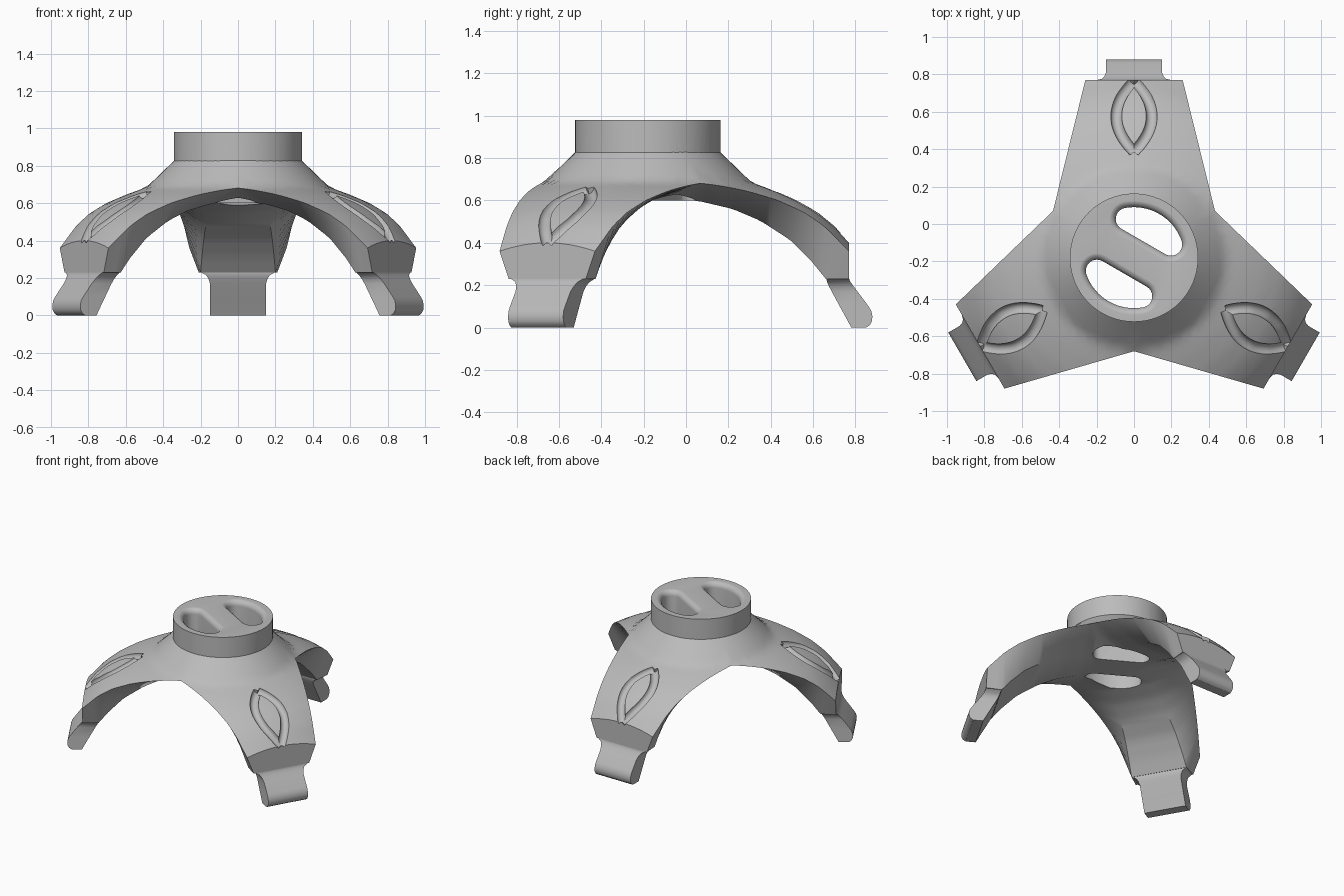
import bpy, bmesh, math
from math import sin, cos, pi, sqrt, radians
from mathutils import Vector, Matrix

cube = bpy.data.objects.get("Cube")
if cube:
    bpy.data.objects.remove(cube, do_unlink=True)

HUB = Matrix.Translation((0, -0.18, 0))
LEG_ANGLES = {"back": 0, "right": 120, "left": 240}
TAN = sqrt(3)

grey = bpy.data.materials.new("plain_grey")
grey.use_nodes = True
grey.diffuse_color = (0.5, 0.5, 0.5, 1)
grey.node_tree.nodes["Principled BSDF"].inputs["Base Color"].default_value = (0.5, 0.5, 0.5, 1)


def leg_frame_matrix(angle):
    # Local +y points outward along the leg
    return HUB @ Matrix.Rotation(radians(angle), 4, "Z")


def interp(points, v):
    for (a, p), (b, q) in zip(points, points[1:]):
        if v <= b:
            return p + (q - p) * (v - a) / (b - a)
    return points[-1][1]


def loft(bm, rings, matrix):
    # Closed solid through a list of equal rings
    rows = [[bm.verts.new(matrix @ Vector(p)) for p in ring] for ring in rings]
    n = len(rows[0])
    for low, high in zip(rows, rows[1:]):
        for i in range(n):
            j = (i + 1) % n
            bm.faces.new((low[i], low[j], high[j], high[i]))
    bm.faces.new(rows[0][::-1])
    bm.faces.new(rows[-1])


def finish(bm, name):
    bmesh.ops.recalc_face_normals(bm, faces=bm.faces)
    mesh = bpy.data.meshes.new(name)
    bm.to_mesh(mesh)
    bm.free()
    mesh.materials.append(grey)
    obj = bpy.data.objects.new(name, mesh)
    bpy.context.collection.objects.link(obj)
    return obj


def activate(obj):
    bpy.ops.object.select_all(action="DESELECT")
    obj.select_set(True)
    bpy.context.view_layer.objects.active = obj


def combine(target, tool, operation):
    activate(target)
    mod = target.modifiers.new("cut", "BOOLEAN")
    mod.operation, mod.object, mod.solver = operation, tool, "EXACT"
    bpy.ops.object.modifier_apply(modifier=mod.name)
    bpy.data.objects.remove(tool, do_unlink=True)


# Shared leg shape: domed top, arched underside, tapering plan
DOME = [(0.0, 0.96), (0.21, 0.96), (0.34, 0.83), (0.49, 0.685), (0.6, 0.645), (0.7, 0.602),
        (0.8, 0.545), (0.88, 0.48), (0.95, 0.4), (0.99, 0.355)]
ARCH = [(0, 0.6), (0.23, 0.6), (0.4, 0.56), (0.53, 0.505), (0.67, 0.415), (0.775, 0.31),
        (0.84, 0.23), (0.95, 0.23)]


def dome(x, r):
    return interp(DOME, sqrt(x * x + r * r))


def half_width(r):
    return r * TAN if r <= 0.25 else interp([(0.25, 0.25 * TAN), (0.95, 0.26)], r)


def section(r, columns=20):
    # One slice across a leg: upper row and lower row
    w = half_width(r)
    b = min(r * TAN, interp([(0.07, 0.07 * TAN), (0.84, 0.2), (0.95, 0.21)], r))
    top = [(w * (2 * i / columns - 1), r) for i in range(columns + 1)]
    top = [(x, y, dome(x, y)) for x, y in top]
    edge = dome(w, r) if r >= 0.25 else interp([(0.07, 0.6), (0.25, dome(0.25 * TAN, 0.25))], max(r, 0.07))
    low = [(-w, r, edge), (-b, r, interp(ARCH, r)), (b, r, interp(ARCH, r)), (w, r, edge)]
    return top, low


# Three-legged body
bm = bmesh.new()
stations = [0, 0.07, 0.115, 0.16, 0.205, 0.25] + [0.25 + 0.59 * i / 18 for i in range(1, 19)] + [0.88, 0.915, 0.95]
for angle in LEG_ANGLES.values():
    m = leg_frame_matrix(angle)
    slices = [[[bm.verts.new(m @ Vector(p)) for p in row] for row in section(r)] for r in stations]
    for near, far in zip(slices, slices[1:]):
        for k in (0, 1):
            for i in range(len(near[k]) - 1):
                quad = (near[k][i], near[k][i + 1], far[k][i + 1], far[k][i])
                bm.faces.new(quad if k == 0 else quad[::-1])
    bm.faces.new(slices[-1][0] + slices[-1][1][::-1])
bmesh.ops.remove_doubles(bm, verts=bm.verts, dist=0.0005)
bmesh.ops.triangulate(bm, faces=[f for f in bm.faces if len(f.verts) == 4])
body = finish(bm, "three_legged_body")

# Round collar on top
bm = bmesh.new()
circle = [(0.343 * cos(2 * pi * i / 64), 0.343 * sin(2 * pi * i / 64)) for i in range(64)]
loft(bm, [[(x, y, z) for x, y in circle] for z in (0.826, 0.98)], HUB)
combine(body, finish(bm, "collar"), "UNION")


# Pair of half-round openings either side of a crossbar
def half_round(grow, z, core=0.21, chord=0.16, corner=0.06):
    a = math.acos(chord / core)
    rad = corner + grow
    spots = [(a * (i / 8 - 1), a * (i / 8 - 1)) for i in range(17)]
    spots += [(a, a + (pi - a) * i / 10) for i in range(1, 11)]
    spots += [(-a, pi + (pi - a) * i / 10) for i in range(10)]
    return [(core * cos(p) + rad * cos(n), core * sin(p) + rad * sin(n), z) for p, n in spots]


bm = bmesh.new()
ROUND = 0.04
rings = [half_round(0, 0.3)]
for i in range(7):
    t = pi / 2 * i / 6
    rings.append(half_round(ROUND * (1 - cos(t)), 0.981 - ROUND + ROUND * sin(t)))
rings.append(half_round(ROUND, 1.1))
for angle in (60, 240):
    loft(bm, rings, HUB @ Matrix.Rotation(radians(angle), 4, "Z"))
combine(body, finish(bm, "opening_cutter"), "DIFFERENCE")

# Leaf-shaped grooves, one curved side at a time
for side in (-1, 1):
    bm = bmesh.new()
    for angle in LEG_ANGLES.values():
        path = []
        for i in range(25):
            t = i / 12 - 1
            x, r = side * 0.095 * (1 - t * t), 0.758 + 0.19 * t
            path.append(Vector((x, r, dome(x, r) + 0.002)))
        rings = []
        for i, p in enumerate(path):
            along = (path[min(i + 1, 24)] - path[max(i - 1, 0)]).normalized()
            across = along.cross(Vector((0, 0, 1))).normalized()
            up = across.cross(along)
            rings.append([p + 0.03 * (across * cos(a) + up * sin(a)) for a in (2 * pi * k / 14 for k in range(14))])
        loft(bm, rings, leg_frame_matrix(angle))
    combine(body, finish(bm, "groove_cutter"), "DIFFERENCE")

# Splayed feet: height, inner reach, outer reach, half width
FOOT = [(0, 0.96, 1.03, 0.15), (0.012, 0.954, 1.048, 0.15), (0.03, 0.944, 1.058, 0.15),
        (0.055, 0.931, 1.06, 0.15), (0.08, 0.917, 1.054, 0.15), (0.1, 0.906, 1.042, 0.15),
        (0.17, 0.868, 0.99, 0.15), (0.195, 0.855, 0.971, 0.157), (0.215, 0.846, 0.957, 0.17),
        (0.232, 0.842, 0.949, 0.2), (0.24, 0.842, 0.949, 0.2)]
parts = [body]
for name, angle in LEG_ANGLES.items():
    bm = bmesh.new()
    loft(bm, [[(-w, a, z), (w, a, z), (w, b, z), (-w, b, z)] for z, a, b, w in FOOT], leg_frame_matrix(angle))
    parts.append(finish(bm, "foot_" + name))

for obj in parts:
    activate(obj)
    bpy.ops.object.shade_smooth_by_angle(angle=radians(30))
